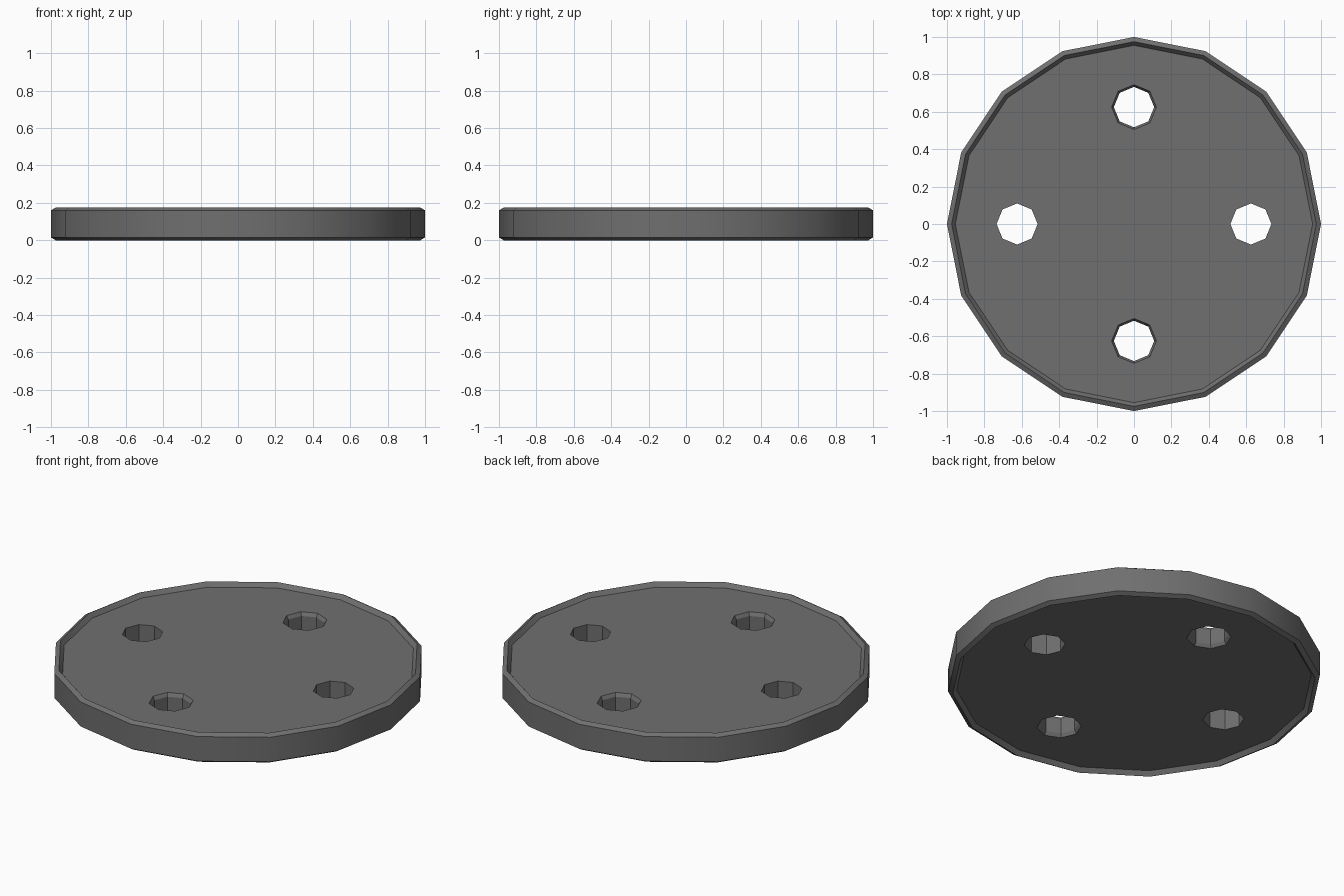
import bpy, bmesh
from math import pi, cos, sin

if "Cube" in bpy.data.objects:
    bpy.data.objects.remove(bpy.data.objects["Cube"])

H = 0.175      # disc thickness
FACE = 0.15    # recessed top face level


def lathe(name, profile, sides, x=0, y=0, turn=0):
    """Closed solid from (radius, z) rings, capped at both ends."""
    bm = bmesh.new()
    rings = [[bm.verts.new((x + r * cos(2 * pi * i / sides + turn),
                            y + r * sin(2 * pi * i / sides + turn), z))
              for i in range(sides)] for r, z in profile]
    for a, b in zip(rings, rings[1:]):
        for i in range(sides):
            j = (i + 1) % sides
            bm.faces.new((a[i], a[j], b[j], b[i]))
    bm.faces.new(rings[0][::-1])
    bm.faces.new(rings[-1])
    me = bpy.data.meshes.new(name)
    bm.to_mesh(me)
    bm.free()
    ob = bpy.data.objects.new(name, me)
    bpy.context.collection.objects.link(ob)
    return ob


# Disc with a chamfered, raised rim on both faces
half = [(0.955, FACE), (0.975, H), (1.0, H - 0.015)]
disc = lathe("disc", [(r, H - z) for r, z in half] + half[::-1], 16)
mat = bpy.data.materials.new("dark_grey")
mat.diffuse_color = (0.16, 0.16, 0.16, 1)
mat.use_nodes = True
mat.node_tree.nodes["Principled BSDF"].inputs["Base Color"].default_value = mat.diffuse_color
disc.data.materials.append(mat)

# Four eight-sided holes; the front and back pair are countersunk
straight = [(0.11, -0.1), (0.11, H + 0.1)]
sink = [(0.12, -0.1), (0.12, H - FACE), (0.108, H - FACE + 0.02),
        (0.108, FACE - 0.02), (0.12, FACE), (0.12, H + 0.1)]
for k, (x, y) in enumerate([(0.625, 0), (-0.625, 0), (0, 0.625), (0, -0.625)]):
    cutter = lathe(f"hole_cutter_{k}", sink if y else straight, 8, x, y)
    cutter.hide_render = True
    cutter.hide_set(True)
    mod = disc.modifiers.new(f"hole_{k}", 'BOOLEAN')
    mod.operation = 'DIFFERENCE'
    mod.solver = 'EXACT'
    mod.object = cutter

# Smooth wall, sharp rim and hole edges
bpy.context.view_layer.objects.active = disc
disc.select_set(True)
for m in list(disc.modifiers):
    bpy.ops.object.modifier_apply(modifier=m.name)
for ob in list(bpy.data.objects):
    if ob is not disc:
        bpy.data.objects.remove(ob)
bpy.ops.object.shade_smooth_by_angle(angle=0.5)
